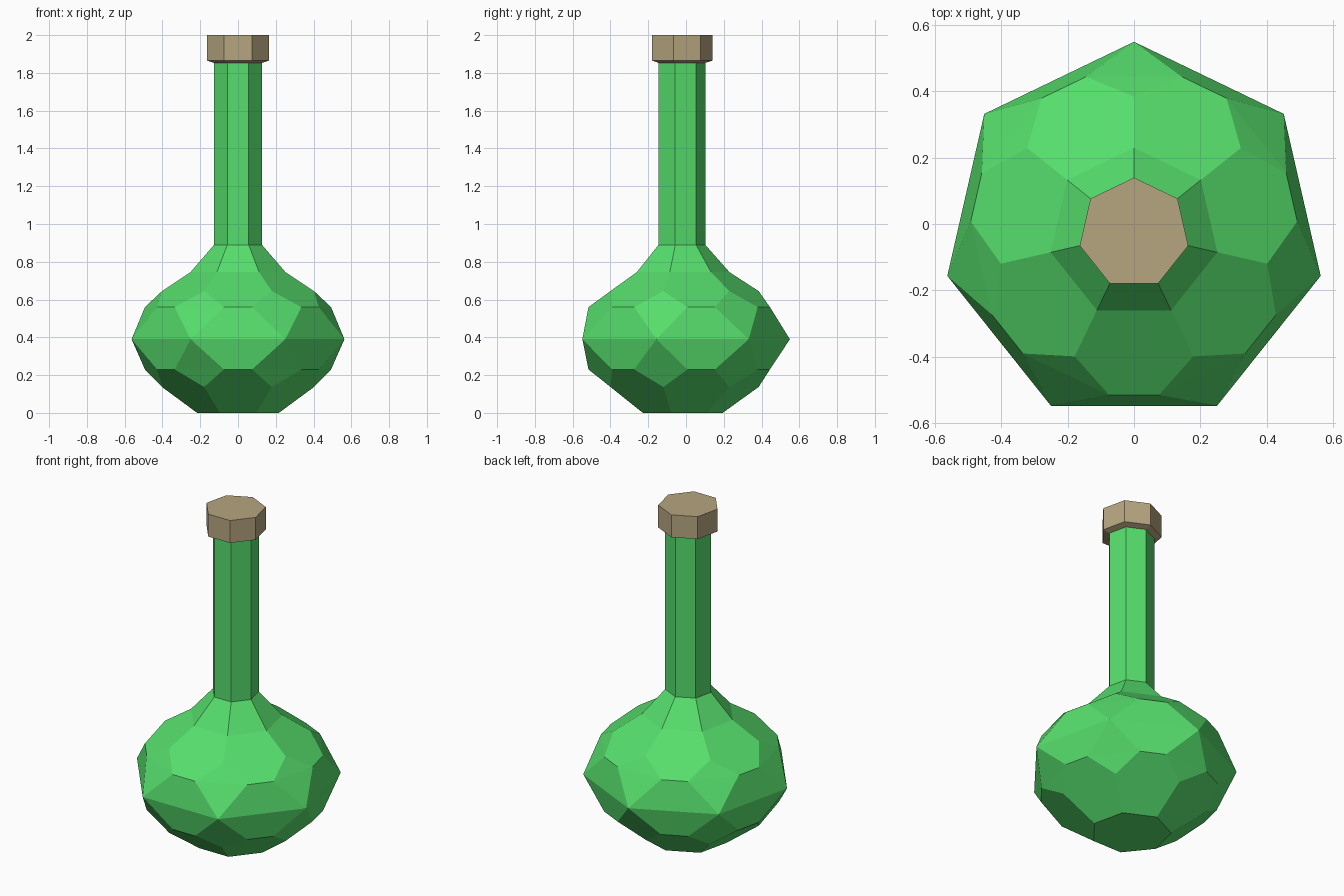
import bpy
import bmesh
from math import cos, sin, pi, radians

SIDES = 7
STEP = 2 * pi / SIDES
CENTRE_Y = -0.028

if "Cube" in bpy.data.objects:
    bpy.data.objects.remove(bpy.data.objects["Cube"], do_unlink=True)


def material(name, rgb):
    mat = bpy.data.materials.new(name)
    mat.use_nodes = True
    colour = (*rgb, 1.0)
    mat.diffuse_color = colour
    bsdf = next(n for n in mat.node_tree.nodes if n.type == "BSDF_PRINCIPLED")
    bsdf.inputs["Base Color"].default_value = colour
    return mat


def ring(bm, radius, z, turn=0.0):
    """Seven points around the axis, the first one pointing to the back."""
    angles = [pi / 2 + turn + i * STEP for i in range(SIDES)]
    return [bm.verts.new((radius * cos(a), CENTRE_Y + radius * sin(a), z)) for a in angles]


def bridge(bm, low, high):
    for i in range(SIDES):
        j = (i + 1) % SIDES
        bm.faces.new((low[i], low[j], high[j], high[i]))


def finish(bm, name, mat):
    bmesh.ops.recalc_face_normals(bm, faces=bm.faces)
    mesh = bpy.data.meshes.new(name)
    bm.to_mesh(mesh)
    bm.free()
    mesh.materials.append(mat)
    obj = bpy.data.objects.new(name, mesh)
    bpy.context.collection.objects.link(obj)
    return obj


def lathe(bm, profile):
    rings = [ring(bm, r, z) for r, z in profile]
    for low, high in zip(rings, rings[1:]):
        bridge(bm, low, high)
    return rings


def facet_half(bm, equator, pair_z, corner_z, end_radius, end_z):
    """Half of the bulb: kites on the corners, hexagons on the sides."""
    offset = radians(8.7)
    first = ring(bm, 0.494, pair_z, STEP / 2 - offset)
    second = ring(bm, 0.494, pair_z, STEP / 2 + offset)
    corner = ring(bm, 0.4125, corner_z)
    end = ring(bm, end_radius, end_z)
    for i in range(SIDES):
        j = (i + 1) % SIDES
        bm.faces.new((equator[i], equator[j], second[i], first[i]))
        bm.faces.new((first[i], second[i], corner[j], end[j], end[i], corner[i]))
        bm.faces.new((equator[i], first[i], second[i - 1]))
        bm.faces.new((second[i - 1], first[i], corner[i]))
    return end


green = material("green glass", (0.093, 0.73, 0.15))
cork = material("tan cork", (0.47, 0.38, 0.215))

# Faceted bulb with flat base and shoulder
bm = bmesh.new()
equator = ring(bm, 0.578, 0.39)
base = facet_half(bm, equator, 0.23, 0.137, 0.222, 0.0)
bm.faces.new(base)
shoulder = facet_half(bm, equator, 0.56, 0.645, 0.258, 0.745)
collar = ring(bm, 0.13, 0.89)
bridge(bm, shoulder, collar)
finish(bm, "bottle_bulb", green)

# Straight neck
bm = bmesh.new()
lathe(bm, [(0.13, 0.89), (0.13, 1.853)])
finish(bm, "bottle_neck", green)

# Stopper with a tapered underside
bm = bmesh.new()
rings = lathe(bm, [(0.13, 1.853), (0.168, 1.865), (0.168, 2.0)])
bm.faces.new(rings[0])
bm.faces.new(rings[-1])
finish(bm, "stopper", cork)
